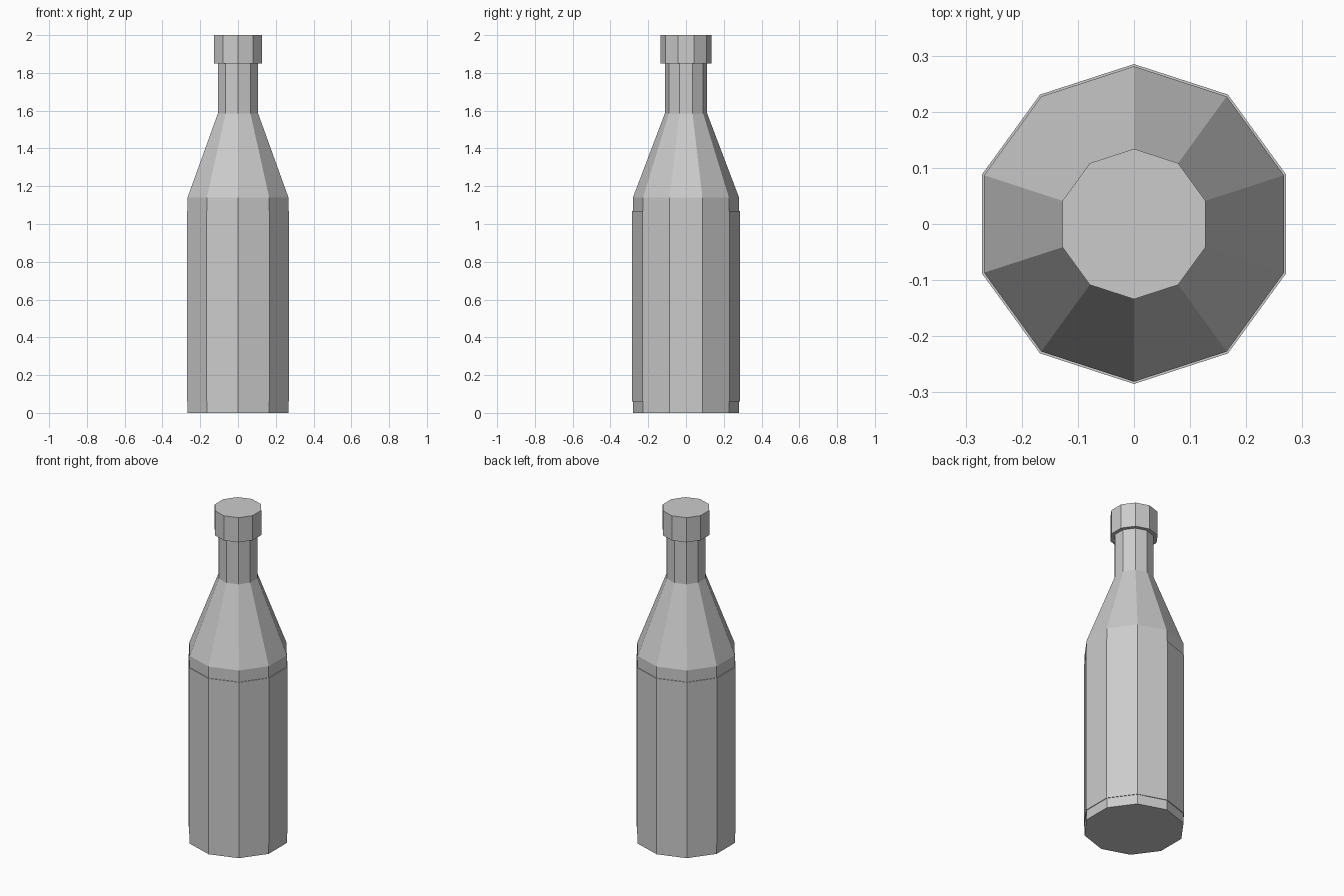
import bpy, bmesh
from math import cos, sin, pi

if "Cube" in bpy.data.objects:
    bpy.data.objects.remove(bpy.data.objects["Cube"])

SIDES = 10


def lathe(name, profile):
    """Flat-faced turned solid with a corner on the y axis; profile is (radius, z)."""
    bm = bmesh.new()
    rings = []
    for r, z in profile:
        angles = [pi / 2 + 2 * pi * i / SIDES for i in range(SIDES)]
        rings.append([bm.verts.new((r * cos(a), r * sin(a), z)) for a in angles])
    for low, high in zip(rings, rings[1:]):
        for i in range(SIDES):
            j = (i + 1) % SIDES
            bm.faces.new((low[i], low[j], high[j], high[i]))
    bm.faces.new(rings[0][::-1])
    bm.faces.new(rings[-1])
    mesh = bpy.data.meshes.new(name)
    bm.to_mesh(mesh)
    bm.free()
    obj = bpy.data.objects.new(name, mesh)
    bpy.context.collection.objects.link(obj)
    return obj


# Bottle: base, slightly raised label band, sloping shoulder, neck, stepped cap
lathe("bottle", [
    (0.281, 0.0), (0.281, 0.06),
    (0.285, 0.06), (0.285, 1.07),
    (0.281, 1.07), (0.281, 1.14),
    (0.112, 1.585), (0.112, 1.85),
    (0.134, 1.85), (0.134, 2.0),
])
